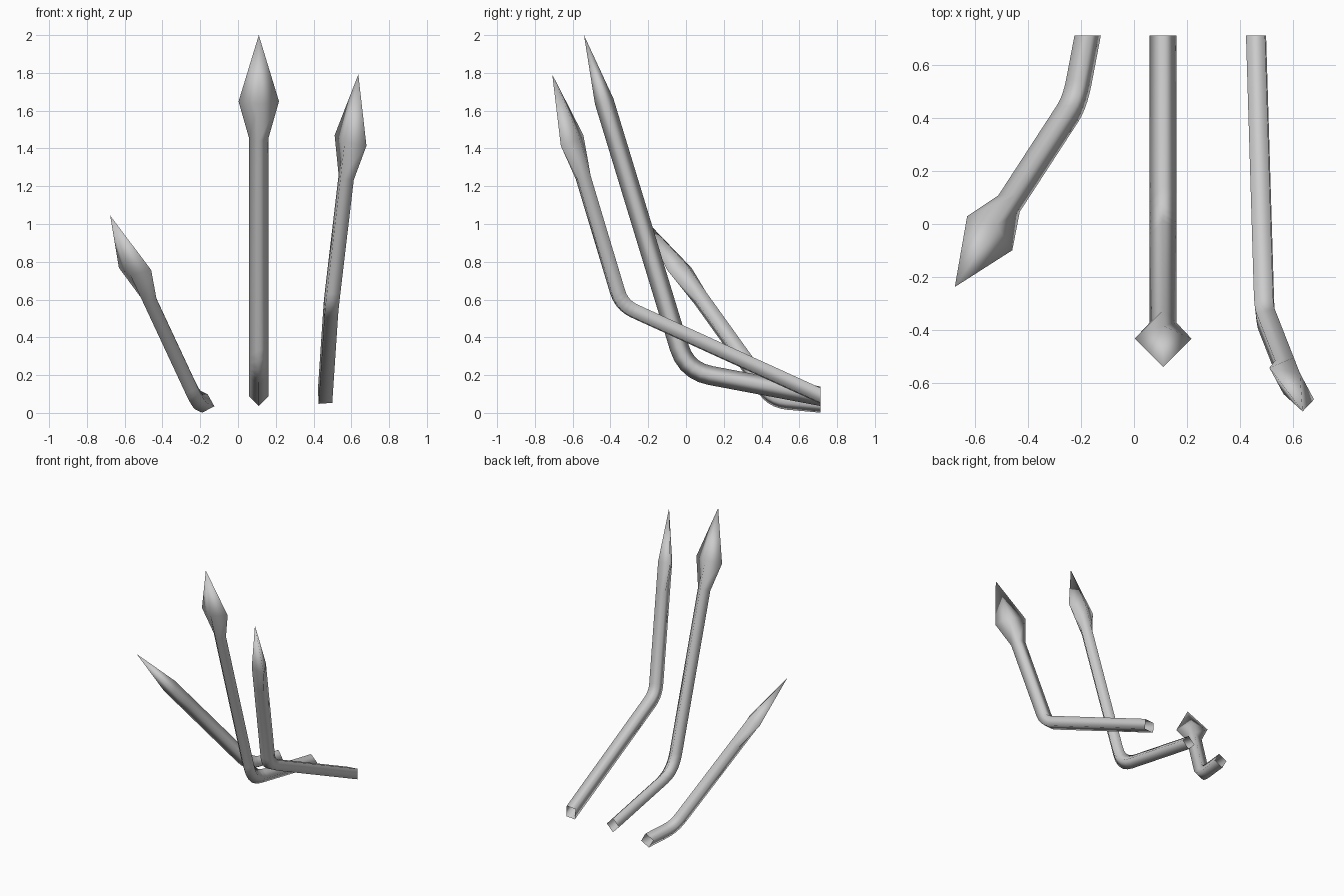
import bpy, bmesh
from mathutils import Vector

if "Cube" in bpy.data.objects:
    bpy.data.objects.remove(bpy.data.objects["Cube"])

R = 0.051        # half diagonal of the diamond shaft
HEAD = 0.107     # half width of the flat spear head
BACK_Y = 0.712   # all shafts are cut off on this plane


def spike(name, tip, wide, side, corner, end, bend):
    """Four-sided bent shaft with a flat spear head, swept from tip to cut end."""
    tip, wide, corner, end = map(Vector, (tip, wide, corner, end))
    d = (corner - tip).normalized()
    w = Vector(side)
    w = (w - d * w.dot(d)).normalized()
    v = d.cross(w)

    # Rounded bend between the upper and lower straight runs
    a = corner - d * bend
    b = corner + (end - corner).normalized() * bend
    steps = 5
    path = [a * (1 - t) ** 2 + corner * 2 * t * (1 - t) + b * t * t
            for t in (i / steps for i in range(steps + 1))] + [end]

    # Spear head rings: widest point, then the neck
    along = (wide - tip).dot(d)
    def ring(c, hw):
        return [c + w * hw, c + v * R, c - w * hw, c - v * R]
    rings = [ring(tip + d * along, HEAD), ring(tip + d * (along + 0.205), R)]

    # Slide each ring along the run onto the next mitre plane
    rings.append(ring(path[0], R))
    for i in range(1, len(path)):
        run = (path[i] - path[i - 1]).normalized()
        if i < len(path) - 1:
            n = (run + (path[i + 1] - path[i]).normalized()).normalized()
        else:
            n = Vector((0, 1, 0))
        rings.append([p + run * ((path[i] - p).dot(n) / run.dot(n)) for p in rings[-1]])

    bm = bmesh.new()
    top = bm.verts.new(tip)
    loops = [[bm.verts.new(p) for p in r] for r in rings]
    for k in range(4):
        j = (k + 1) % 4
        bm.faces.new((top, loops[0][k], loops[0][j]))
        for r0, r1 in zip(loops, loops[1:]):
            bm.faces.new((r0[k], r1[k], r1[j], r0[j]))
    bmesh.ops.recalc_face_normals(bm, faces=bm.faces)
    # outward check on the face next to the tip
    f = top.link_faces[0]
    f.normal_update()
    if f.normal.dot(f.calc_center_median() - (tip + d * along * 0.7)) < 0:
        bmesh.ops.reverse_faces(bm, faces=bm.faces)
    for f in bm.faces:
        f.smooth = True
    me = bpy.data.meshes.new(name)
    bm.to_mesh(me)
    bm.free()
    bpy.context.collection.objects.link(bpy.data.objects.new(name, me))


# Tall middle spike
spike("middle_spike", (0.11, -0.54, 2.0), (0.11, -0.43, 1.65), (1, 0, 0),
      (0.11, 0.002, 0.222), (0.11, BACK_Y, 0.088), 0.13)
# Short spike leaning out to the left
spike("left_spike", (-0.677, -0.238, 1.045), (-0.545, -0.035, 0.762), (0.085, -0.065, -0.005),
      (-0.223, 0.46, 0.072), (-0.175, BACK_Y, 0.05), 0.08)
# Right spike
spike("right_spike", (0.637, -0.708, 1.792), (0.595, -0.603, 1.442), (0.082, -0.058, -0.028),
      (0.493, -0.341, 0.57), (0.461, BACK_Y, 0.09), 0.075)
